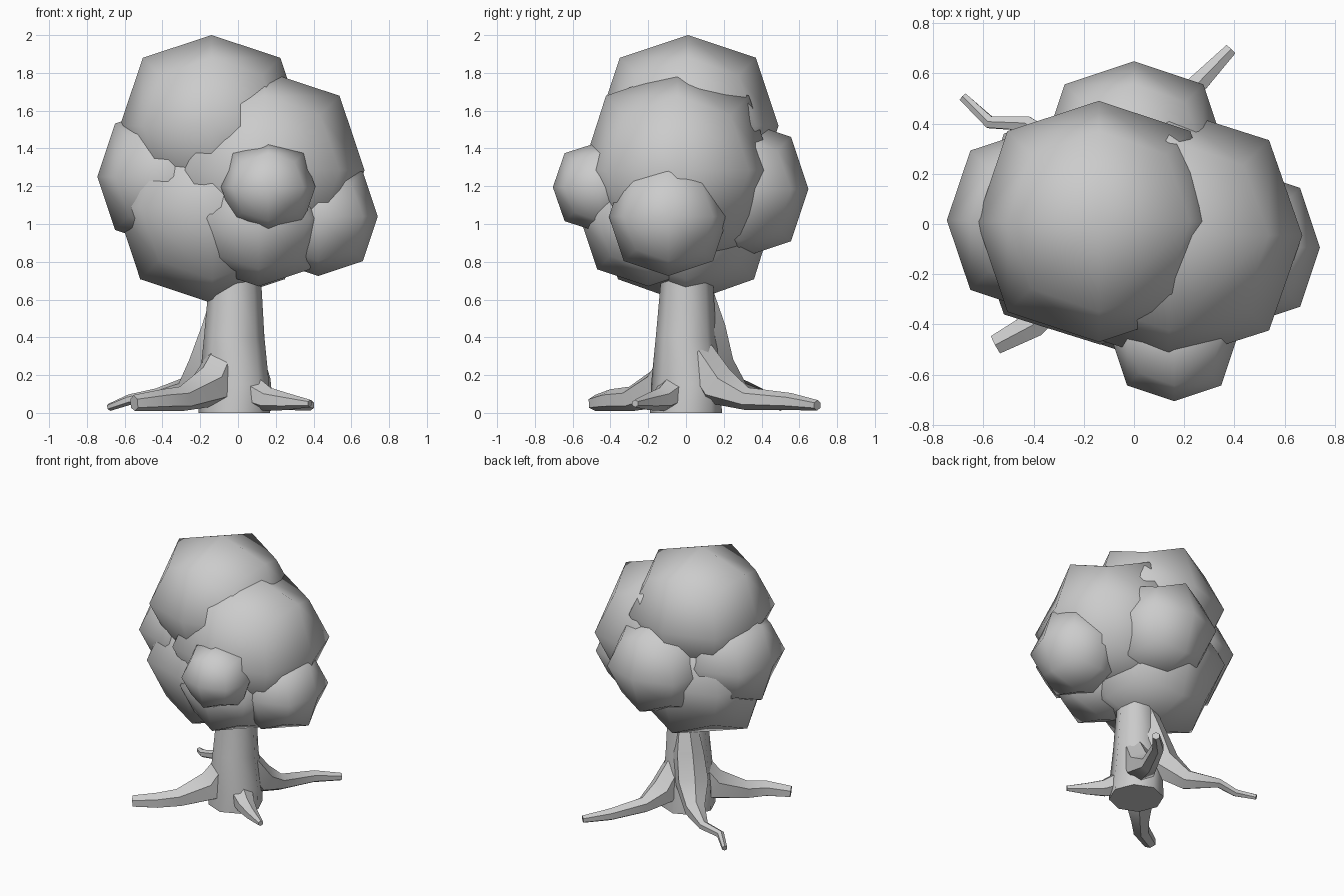
import bpy, bmesh
from mathutils import Vector

if "Cube" in bpy.data.objects:
    bpy.data.objects.remove(bpy.data.objects["Cube"])


def finish(bm, name, smooth_angle=None):
    bmesh.ops.recalc_face_normals(bm, faces=bm.faces)
    me = bpy.data.meshes.new(name)
    bm.to_mesh(me)
    bm.free()
    ob = bpy.data.objects.new(name, me)
    bpy.context.collection.objects.link(ob)
    bpy.ops.object.select_all(action='DESELECT')
    ob.select_set(True)
    bpy.context.view_layer.objects.active = ob
    if smooth_angle is None:
        bpy.ops.object.shade_smooth()
    else:
        bpy.ops.object.shade_smooth_by_angle(angle=smooth_angle)
    return ob


def leaf_ball(name, centre, radii):
    """Cube rounded once: 24 quads."""
    bm = bmesh.new()
    bmesh.ops.create_cube(bm, size=2)
    bmesh.ops.subdivide_edges(bm, edges=bm.edges[:], cuts=1, use_grid_fill=True)
    pull = {1: 1.0, 2: 0.75, 3: 0.556}   # face centre, edge, corner
    for v in bm.verts:
        k = pull[sum(abs(c) > 0.5 for c in v.co)]
        v.co = Vector(centre) + Vector([c * k * r for c, r in zip(v.co, radii)])
    return finish(bm, name)


def tube(name, path, sides):
    """Tapered tube through (x, y, z, radius) points, flattened on the ground."""
    bm = bmesh.new()
    pts = [Vector(p[:3]) for p in path]
    rings = []
    for i, p in enumerate(path):
        t = pts[min(i + 1, len(pts) - 1)] - pts[max(i - 1, 0)]
        geo = bmesh.ops.create_circle(bm, segments=sides, radius=p[3])['verts']
        q = t.to_track_quat('Z', 'Y')
        for v in geo:
            v.co = pts[i] + q @ v.co
            v.co.z = max(v.co.z, 0.01 if i else 0.0)
        rings.append(geo)
    for a, b in zip(rings, rings[1:]):
        for j in range(sides):
            k = (j + 1) % sides
            bm.faces.new((a[j], a[k], b[k], b[j]))
    bm.faces.new(rings[0])
    bm.faces.new(rings[-1])
    return finish(bm, name, 0.8)


# Foliage clumps
for name, centre, radii in [
    ("foliage_top", (-0.14, 0.01, 1.52), (0.485, 0.48, 0.48)),
    ("foliage_right_upper", (0.14, -0.045, 1.285), (0.53, 0.505, 0.525)),
    ("foliage_left", (-0.37, 0.015, 1.25), (0.375, 0.37, 0.375)),
    ("foliage_bottom", (-0.135, 0.0, 1.09), (0.51, 0.48, 0.51)),
    ("foliage_front_lower", (0.11, -0.20, 1.03), (0.36, 0.36, 0.36)),
    ("foliage_right_lower", (0.425, -0.093, 1.04), (0.315, 0.315, 0.315)),
    ("foliage_back", (0.0, 0.28, 1.185), (0.368, 0.368, 0.368)),
    ("foliage_front_small", (0.16, -0.455, 1.195), (0.25, 0.25, 0.24)),
]:
    leaf_ball(name, centre, radii)

# Trunk
tube("trunk", [(-0.02, 0.0, 0.0, 0.19), (-0.02, 0.0, 0.15, 0.185),
               (-0.02, 0.0, 0.40, 0.16), (-0.015, 0.005, 0.70, 0.138),
               (-0.01, 0.0, 0.90, 0.12)], 8)

# Roots, starting inside the trunk
tube("root_back_left", [(-0.06, 0.07, 0.66, 0.07), (-0.09, 0.10, 0.45, 0.11),
                        (-0.15, 0.14, 0.25, 0.12), (-0.26, 0.26, 0.12, 0.075),
                        (-0.43, 0.40, 0.095, 0.035), (-0.575, 0.405, 0.07, 0.028),
                        (-0.68, 0.505, 0.03, 0.02)], 6)
tube("root_front_left", [(-0.06, -0.03, 0.30, 0.10), (-0.14, -0.11, 0.14, 0.12),
                         (-0.30, -0.29, 0.07, 0.07), (-0.40, -0.40, 0.065, 0.06),
                         (-0.55, -0.48, 0.05, 0.045)], 6)
tube("root_back_right", [(0.03, 0.06, 0.30, 0.10), (0.07, 0.17, 0.14, 0.11),
                         (0.13, 0.32, 0.075, 0.06), (0.25, 0.555, 0.06, 0.045),
                         (0.385, 0.695, 0.04, 0.028)], 6)
tube("root_front_right", [(0.06, -0.06, 0.12, 0.09), (0.16, -0.13, 0.07, 0.065),
                          (0.26, -0.20, 0.06, 0.045), (0.38, -0.27, 0.05, 0.02)], 6)
